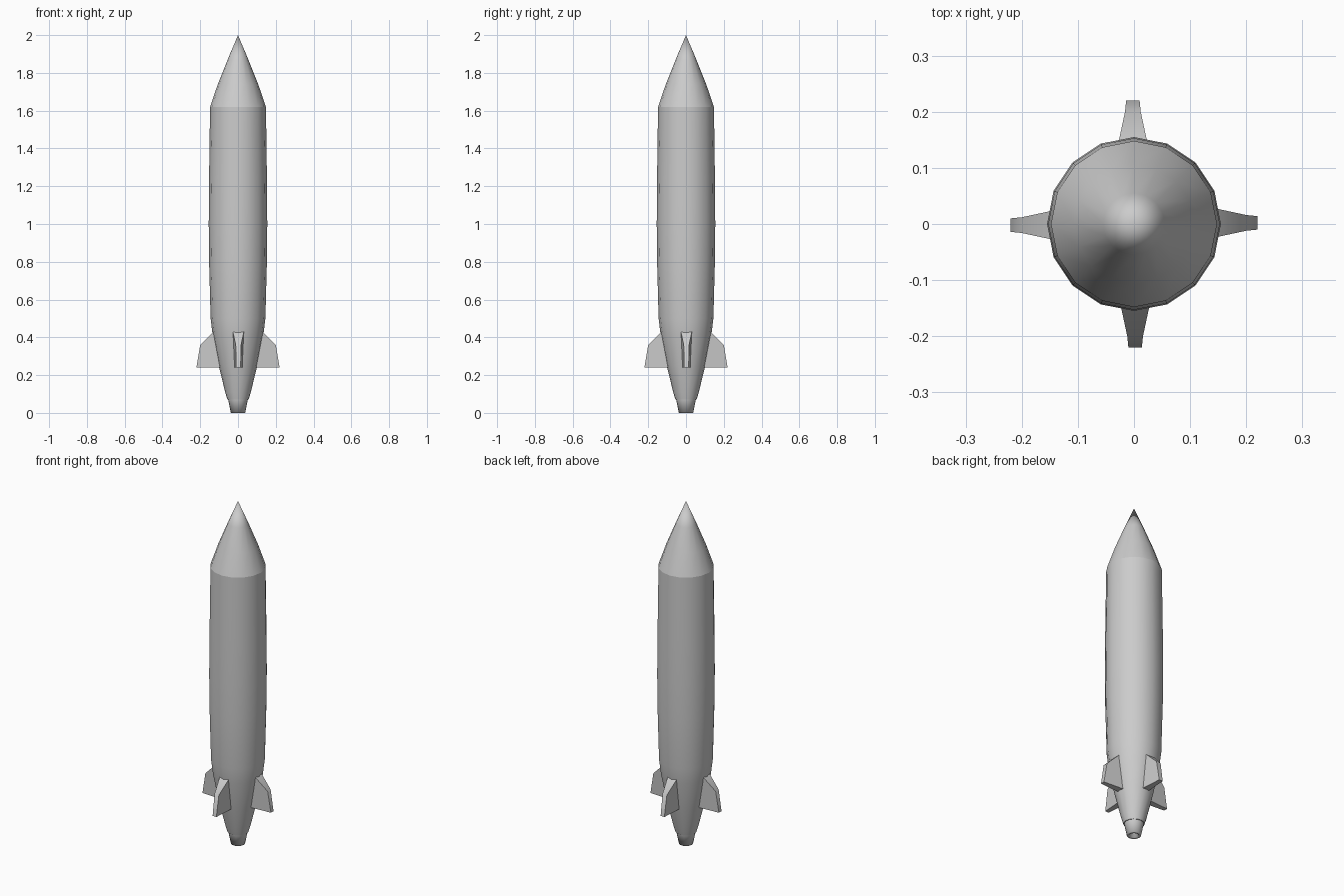
import bpy, bmesh, math
from mathutils import Matrix

cube = bpy.data.objects.get("Cube")
if cube:
    bpy.data.objects.remove(cube, do_unlink=True)

SIDES = 16
grey = bpy.data.materials.new("metal_grey")
grey.use_nodes = True
colour = (0.6, 0.6, 0.6, 1)
grey.diffuse_color = colour
grey.node_tree.nodes["Principled BSDF"].inputs["Base Color"].default_value = colour


def finish(bm, name, angle):
    bmesh.ops.recalc_face_normals(bm, faces=bm.faces)
    mesh = bpy.data.meshes.new(name)
    bm.to_mesh(mesh)
    bm.free()
    mesh.materials.append(grey)
    obj = bpy.data.objects.new(name, mesh)
    bpy.context.collection.objects.link(obj)
    bpy.ops.object.select_all(action="DESELECT")
    obj.select_set(True)
    bpy.context.view_layer.objects.active = obj
    bpy.ops.object.shade_smooth_by_angle(angle=math.radians(angle))
    return obj


def lathe(name, profile, angle=35):
    """Spin a (radius, height) profile round the z axis."""
    bm = bmesh.new()
    verts = [bm.verts.new((r, 0, z)) for r, z in profile]
    edges = [bm.edges.new(pair) for pair in zip(verts, verts[1:])]
    bmesh.ops.spin(bm, geom=verts + edges, cent=(0, 0, 0), axis=(0, 0, 1),
                   angle=math.tau, steps=SIDES, use_duplicate=False)
    bmesh.ops.remove_doubles(bm, verts=bm.verts, dist=0.0005)
    return finish(bm, name, angle)


# Tapered body, pointed nose and exhaust nozzle
lathe("body", [(0, 0.07), (0.056, 0.07), (0.068, 0.11), (0.102, 0.25), (0.134, 0.41),
               (0.145, 0.5), (0.153, 0.8), (0.155, 1.0), (0.153, 1.25), (0.148, 1.62)])
lathe("nose_cone", [(0.148, 1.62), (0.107, 1.74), (0.055, 1.87), (0, 2.0)])
lathe("nozzle", [(0.052, 0.07), (0.038, 0), (0.024, 0), (0.018, 0.03), (0, 0.03)], 100)

# Four wedge fins: (distance from axis, height, half thickness) at each corner
corners = [(0.09, 0.24, 0.021), (0.22, 0.24, 0.012), (0.2, 0.36, 0.014), (0.13, 0.43, 0.029)]
for i, name in enumerate(("left_fin", "back_fin", "right_fin", "front_fin")):
    bm = bmesh.new()
    near, far = ([bm.verts.new((r, side * t + 0.002, z)) for r, z, t in corners]
                 for side in (-1, 1))
    bm.faces.new(near)
    bm.faces.new(far)
    for k in range(4):
        n = (k + 1) % 4
        bm.faces.new((near[k], near[n], far[n], far[k]))
    bm.transform(Matrix.Rotation(i * math.pi / 2, 4, "Z"))
    finish(bm, name, 40)
